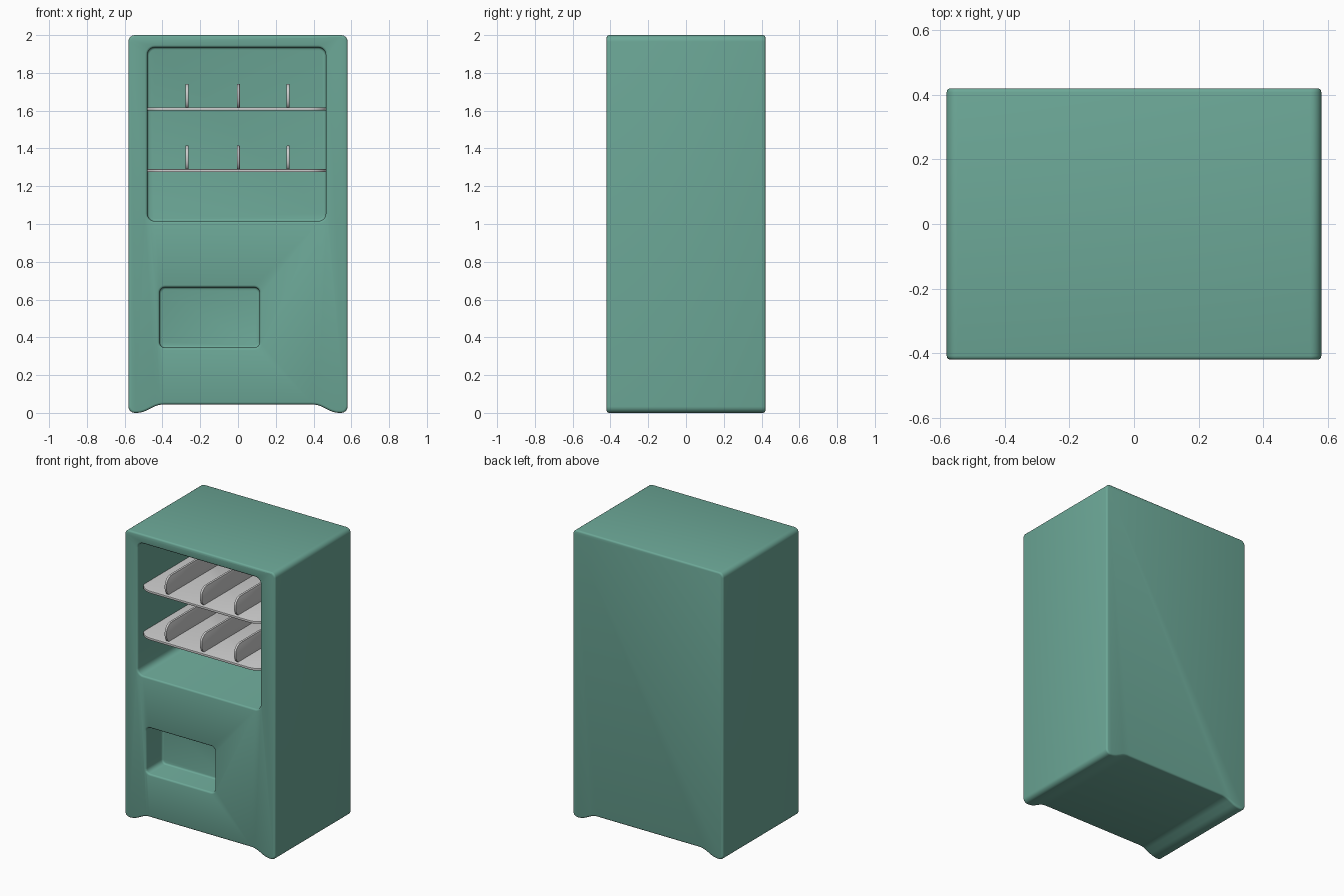
import bpy, bmesh, math
from mathutils import Vector

if "Cube" in bpy.data.objects:
    bpy.data.objects.remove(bpy.data.objects["Cube"])

def fillet(corners, steps=6):
    """Round a 2D polygon; each corner is (u, v, radius)."""
    out = []
    n = len(corners)
    for i, (u, v, r) in enumerate(corners):
        p = Vector((u, v))
        a = (Vector(corners[i - 1][:2]) - p).normalized()
        b = (Vector(corners[(i + 1) % n][:2]) - p).normalized()
        half = a.angle(b) / 2
        centre = p + (a + b).normalized() * (r / math.sin(half))
        start = p + a * (r / math.tan(half)) - centre
        end = p + b * (r / math.tan(half)) - centre
        for k in range(steps + 1):
            out.append(centre + start.slerp(end, k / steps).normalized() * r)
    return out

def prism(name, corners, axis, lo, hi):
    """Extrude a rounded outline along an axis from lo to hi."""
    place = {'x': lambda p, t: (t, p.x, p.y),
             'y': lambda p, t: (p.x, t, p.y),
             'z': lambda p, t: (p.x, p.y, t)}[axis]
    bm = bmesh.new()
    face = bm.faces.new([bm.verts.new(place(p, lo)) for p in fillet(corners)])
    ext = bmesh.ops.extrude_face_region(bm, geom=[face])
    move = Vector(place(Vector((0, 0)), hi - lo))
    bmesh.ops.translate(bm, vec=move,
                        verts=[g for g in ext['geom'] if isinstance(g, bmesh.types.BMVert)])
    # Extruding may drop the starting cap, so close any open rim
    rim = [e for e in bm.edges if e.is_boundary]
    if rim:
        bmesh.ops.holes_fill(bm, edges=rim)
    bmesh.ops.recalc_face_normals(bm, faces=bm.faces)
    mesh = bpy.data.meshes.new(name)
    bm.to_mesh(mesh)
    bm.free()
    obj = bpy.data.objects.new(name, mesh)
    bpy.context.collection.objects.link(obj)
    return obj

def rect(u0, u1, v0, v1, r):
    return [(u0, v0, r), (u1, v0, r), (u1, v1, r), (u0, v1, r)]

def finish(obj, width, segments):
    """Soften the edges, apply modifiers and shade smooth."""
    bev = obj.modifiers.new("soft_edges", 'BEVEL')
    bev.width, bev.segments = width, segments
    bev.limit_method, bev.angle_limit = 'ANGLE', math.radians(45)
    bev.use_clamp_overlap = False
    bpy.ops.object.select_all(action='DESELECT')
    obj.select_set(True)
    bpy.context.view_layer.objects.active = obj
    for m in list(obj.modifiers):
        bpy.ops.object.modifier_apply(modifier=m.name)
    bpy.ops.object.shade_smooth_by_angle(angle=math.radians(35))

# Cabinet with two feet shaped into the bottom outline
right = [(.42, .045, .13), (.51, 0, .13), (.58, 0, .034), (.58, 2, .034)]
left = [(-u, v, r) for u, v, r in reversed(right)]
cabinet = prism("cabinet", right + left, 'y', -.42, .42)

# Display window and collection tray recesses
for name, outline, back in (("window_cutter", rect(-.48, .465, 1.015, 1.935, .04), .28),
                            ("tray_cutter", rect(-.415, .115, .345, .665, .03), -.24)):
    cutter = prism(name, outline, 'y', -.6, back)
    cutter.hide_render = True
    cutter.hide_set(True)
    cut = cabinet.modifiers.new(name, 'BOOLEAN')
    cut.operation, cut.solver, cut.object = 'DIFFERENCE', 'EXACT', cutter
finish(cabinet, .012, 3)
for name in ("window_cutter", "tray_cutter"):
    bpy.data.objects.remove(bpy.data.objects[name])

green = bpy.data.materials.new("green_paint")
green.diffuse_color = (.15, .39, .31, 1)
green.use_nodes = True
green.node_tree.nodes["Principled BSDF"].inputs["Base Color"].default_value = green.diffuse_color
cabinet.data.materials.append(green)

# Shelves with upright dividers
for level, z in (("lower", 1.282), ("upper", 1.609)):
    shelf = prism(level + "_shelf", rect(-.488, .473, -.412, .29, .1), 'z', z - .008, z + .008)
    finish(shelf, .003, 2)
    for i, x in enumerate((-.27, .002, .265)):
        divider = prism(f"{level}_divider_{i + 1}", rect(-.412, .29, z - .004, z + .133, .06),
                        'x', x - .008, x + .008)
        finish(divider, .003, 2)
